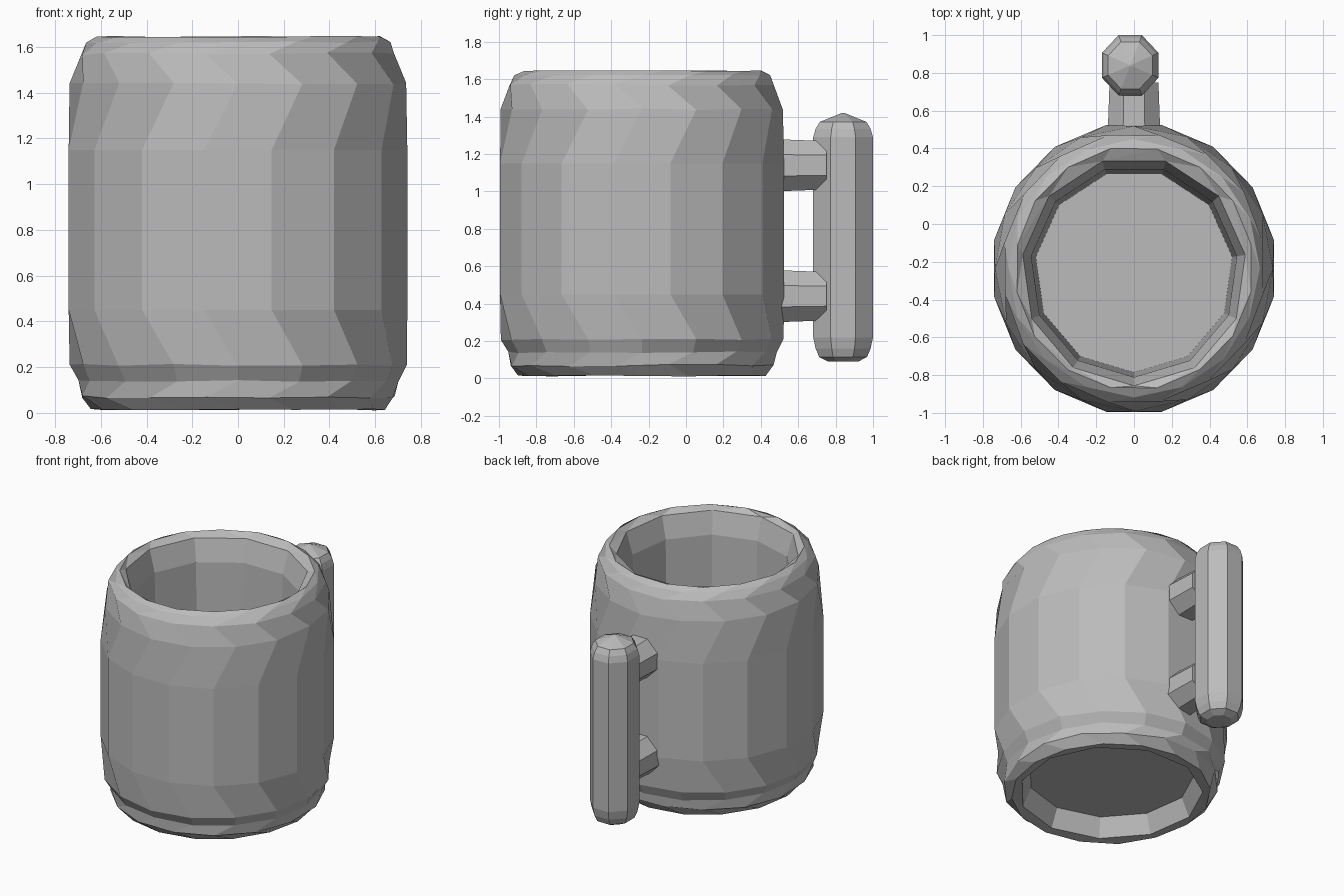
import bpy, bmesh, math, random
from mathutils import Matrix

random.seed(4)
if "Cube" in bpy.data.objects:
    bpy.data.objects.remove(bpy.data.objects["Cube"])

# Single stone-grey material
grey = bpy.data.materials.new("stone_grey")
grey.use_nodes = True
colour = (0.5, 0.5, 0.5, 1)
grey.diffuse_color = colour
grey.node_tree.nodes["Principled BSDF"].inputs["Base Color"].default_value = colour

CENTRE_Y = -0.235


def ring(bm, sides, rx, ry, z, cx=0, cy=0, start=0, wobble=0):
    """Closed loop of edges around a vertical axis."""
    verts = []
    for i in range(sides):
        a = start + math.tau * i / sides
        s = 1 + random.uniform(-wobble, wobble)
        dz = random.uniform(-wobble, wobble) * 0.7
        verts.append(bm.verts.new((cx + rx * s * math.cos(a), cy + ry * s * math.sin(a), z + dz)))
    return [bm.edges.new((verts[i], verts[(i + 1) % sides])) for i in range(sides)]


def loft(bm, loops):
    for a, b in zip(loops, loops[1:]):
        bmesh.ops.bridge_loops(bm, edges=a + b)


def cap(bm, loop):
    bmesh.ops.contextual_create(bm, geom=loop)


def finish(bm, name):
    bmesh.ops.recalc_face_normals(bm, faces=bm.faces[:])
    mesh = bpy.data.meshes.new(name)
    bm.to_mesh(mesh)
    bm.free()
    mesh.materials.append(grey)
    obj = bpy.data.objects.new(name, mesh)
    bpy.context.collection.objects.link(obj)
    return obj


# Mug body: sixteen-sided outside, eleven-sided inside and under the base
SIDES, INNER = 16, 11
half = math.pi / SIDES
floor_start = -math.pi / 2
outer = [  # radius, height, half-turned, wobble
    (0.645, 0.015, 0, 0.006), (0.695, 0.07, 1, 0.008), (0.70, 0.14, 0, 0.006),
    (0.735, 0.21, 0, 0.006), (0.755, 0.45, 1, 0), (0.755, 1.15, 1, 0),
    (0.735, 1.44, 0, 0.006), (0.70, 1.57, 1, 0.008), (0.665, 1.62, 0, 0.006),
    (0.63, 1.645, 1, 0.004),
]
inside = [(0.595, 1.615), (0.55, 1.46), (0.525, 0.22)]
underside = [(0.545, 0.15), (0.60, 0.02)]

bm = bmesh.new()
loops = [ring(bm, INNER, r, r, z, cy=CENTRE_Y, start=floor_start) for r, z in underside]
loops += [ring(bm, SIDES, r, r * 1.025, z, cy=CENTRE_Y, start=half * turned, wobble=w)
          for r, z, turned, w in outer]
loops += [ring(bm, INNER, r, r * 1.02, z, cy=CENTRE_Y - 0.015, start=floor_start) for r, z in inside]
loft(bm, loops)
cap(bm, loops[0])
cap(bm, loops[-1])
finish(bm, "mug_body")

# Upright handle grip: octagonal bar with rounded lower end and pointed top
bm = bmesh.new()
grip = [(0.5, 0.09), (0.8, 0.115), (0.92, 0.16), (1, 0.22), (1, 1.29), (0.92, 1.335), (0.78, 1.372), (0.04, 1.42)]
loops = [ring(bm, 8, 0.162 * s, 0.173 * s, z, cx=-0.02, cy=0.84, start=math.pi / 8) for s, z in grip]
loft(bm, loops)
cap(bm, loops[0])
cap(bm, loops[-1])
finish(bm, "handle_grip")

# Two short octagonal arms joining the grip to the body
for name, z in (("lower_handle_arm", 0.44), ("upper_handle_arm", 1.14)):
    bm = bmesh.new()
    place = (Matrix.Translation((0, 0.6, z)) @ Matrix.Rotation(math.pi / 2, 4, 'X')
             @ Matrix.Rotation(math.pi / 8, 4, 'Z'))
    bmesh.ops.create_cone(bm, cap_ends=True, segments=8, radius1=0.14, radius2=0.152,
                          depth=0.3, matrix=place)
    finish(bm, name)
